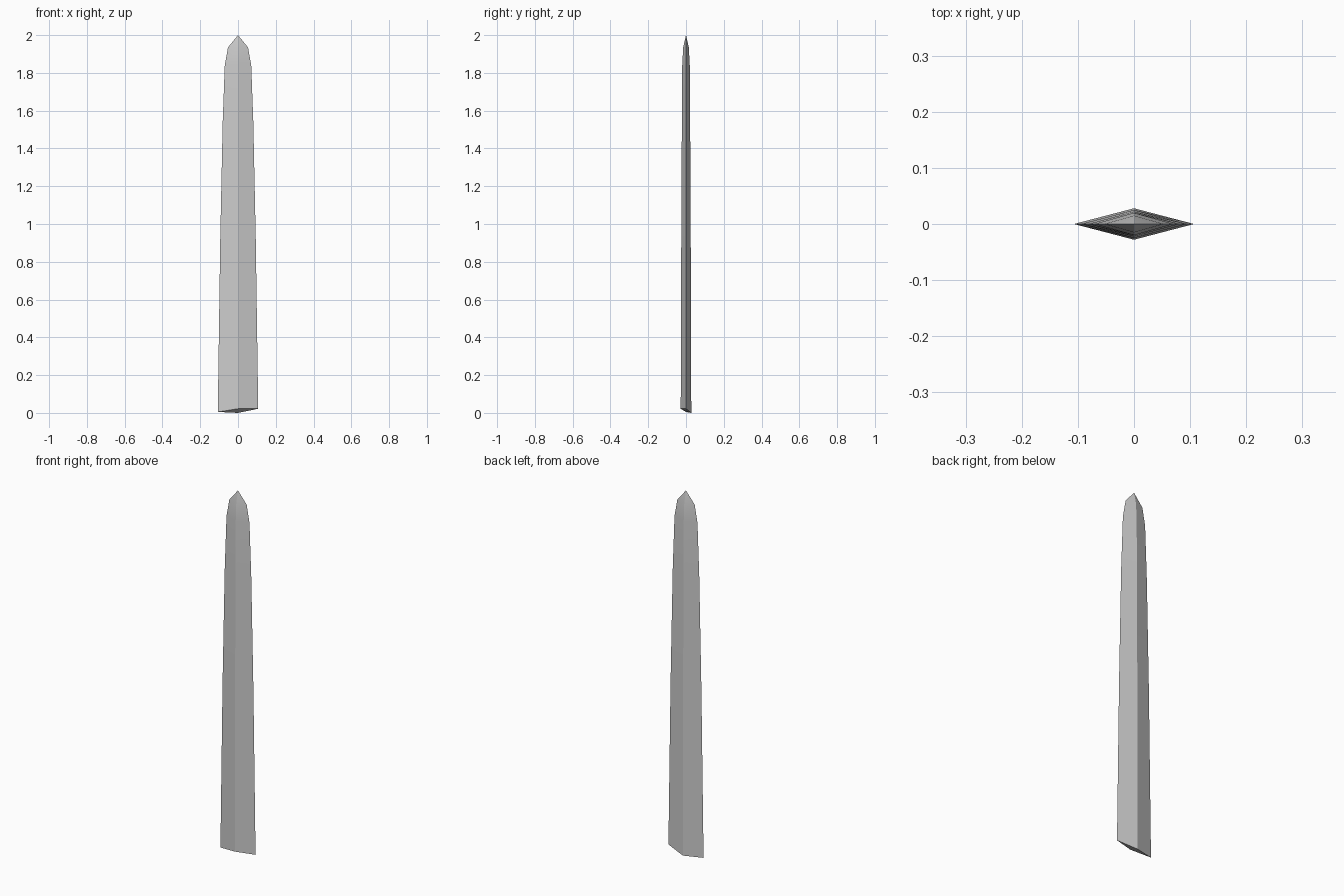
import bpy, bmesh, math

if "Cube" in bpy.data.objects:
    bpy.data.objects.remove(bpy.data.objects["Cube"])

# Blade outline: (height, half width, half thickness)
SECTIONS = [(0.0, 0.107, 0.028), (0.92, 0.094, 0.025), (1.54, 0.081, 0.022),
            (1.84, 0.070, 0.020), (1.935, 0.053, 0.015)]
# Heights of the slanted base corners: left, front, right, back
BASE_Z = [0.005, 0.022, 0.022, 0.0]


def diamond(bm, z, w, t):
    return [bm.verts.new(p) for p in ((-w, 0, z), (0, -t, z), (w, 0, z), (0, t, z))]


bm = bmesh.new()
rings = [diamond(bm, *s) for s in SECTIONS]
for v, z in zip(rings[0], BASE_Z):
    v.co.z = z

# Long sides of the diamond section
for low, high in zip(rings, rings[1:]):
    for i in range(4):
        j = (i + 1) % 4
        bm.faces.new((low[i], low[j], high[j], high[i]))

# Pointed tip and slanted base cap
tip = bm.verts.new((0, 0, 2.0))
for i in range(4):
    bm.faces.new((rings[-1][i], rings[-1][(i + 1) % 4], tip))
bm.faces.new(rings[0][::-1])
bmesh.ops.recalc_face_normals(bm, faces=bm.faces[:])

mesh = bpy.data.meshes.new("blade")
bm.to_mesh(mesh)
bm.free()
blade = bpy.data.objects.new("blade", mesh)
bpy.context.collection.objects.link(blade)

# Smooth along the length, crisp ridge and cutting edges
bpy.context.view_layer.objects.active = blade
blade.select_set(True)
bpy.ops.object.shade_smooth_by_angle(angle=math.radians(20))
